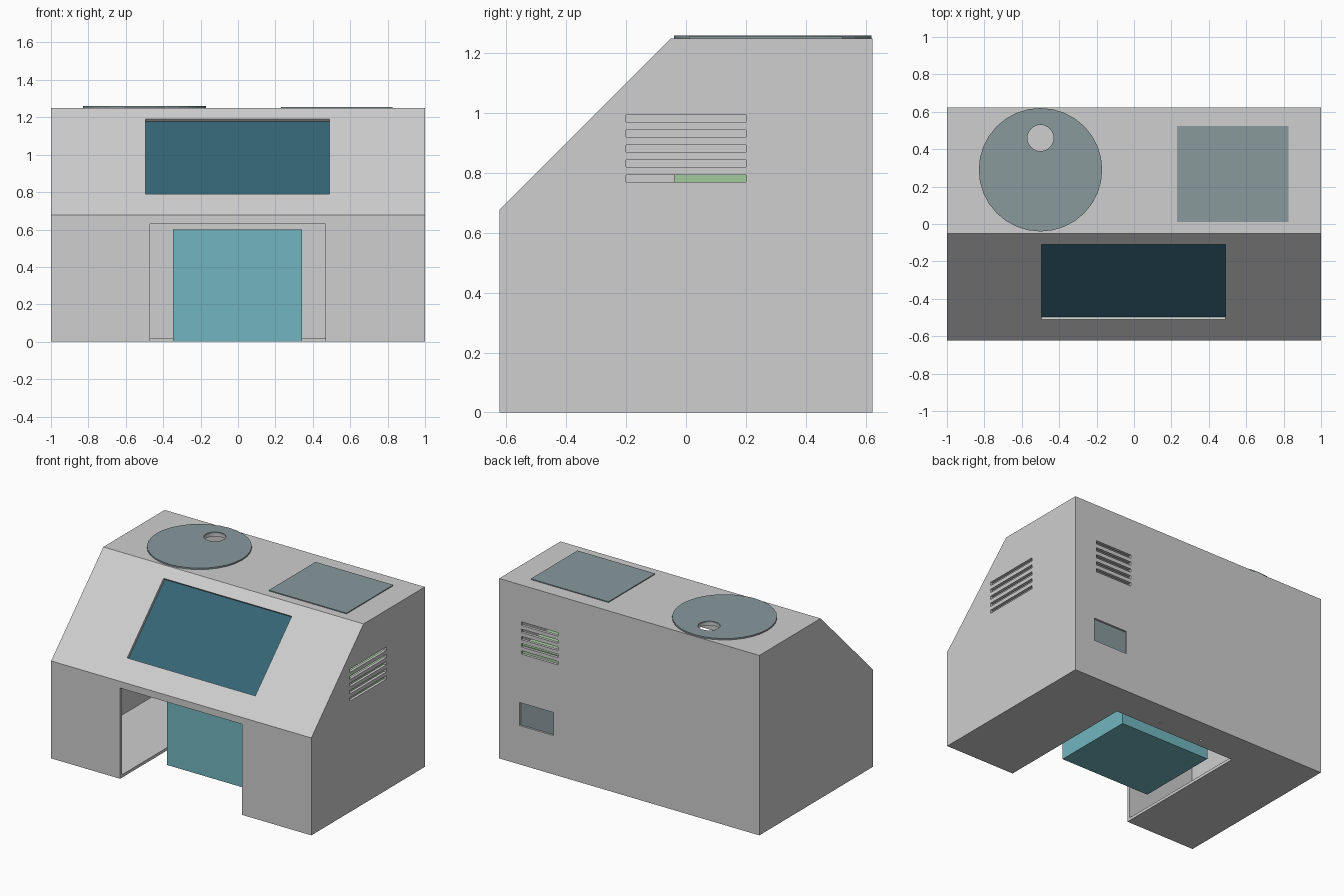
import bpy
import bmesh
from math import radians
from mathutils import Matrix, Vector

cube = bpy.data.objects.get("Cube")
if cube:
    bpy.data.objects.remove(cube, do_unlink=True)


def material(name, rgb):
    mat = bpy.data.materials.new(name)
    mat.use_nodes = True
    mat.diffuse_color = (*rgb, 1)
    mat.node_tree.nodes["Principled BSDF"].inputs["Base Color"].default_value = (*rgb, 1)
    return mat


GREY = material("light grey casing", (0.62, 0.62, 0.62))
SLATE = material("slate cover", (0.25, 0.32, 0.335))
TEAL = material("teal bin", (0.17, 0.47, 0.53))
NAVY = material("dark blue screen", (0.036, 0.129, 0.18))
GREEN = material("soft green unit", (0.37, 0.6, 0.34))


def finish(name, bm, mat):
    bmesh.ops.recalc_face_normals(bm, faces=bm.faces)
    mesh = bpy.data.meshes.new(name)
    bm.to_mesh(mesh)
    bm.free()
    mesh.materials.append(mat)
    obj = bpy.data.objects.new(name, mesh)
    bpy.context.collection.objects.link(obj)
    return obj


def box(name, x, y, z, mat=GREY, frame=Matrix.Identity(4)):
    """Box given by its (low, high) range on each axis, inside an optional frame."""
    size = [r[1] - r[0] for r in (x, y, z)]
    centre = Vector([(r[0] + r[1]) / 2 for r in (x, y, z)])
    bm = bmesh.new()
    bmesh.ops.create_cube(bm, size=1, matrix=frame @ Matrix.Translation(centre) @ Matrix.Diagonal((*size, 1)))
    return finish(name, bm, mat)


def disc(name, x, y, z, radius, mat=GREY, sides=32):
    bm = bmesh.new()
    bmesh.ops.create_cone(bm, cap_ends=True, segments=sides, radius1=radius, radius2=radius,
                          depth=z[1] - z[0], matrix=Matrix.Translation((x, y, sum(z) / 2)))
    return finish(name, bm, mat)


def prism(name, profile, half_width):
    """Extrude a (y, z) profile across the width."""
    bm = bmesh.new()
    face = bm.faces.new([bm.verts.new((-half_width, y, z)) for y, z in profile])
    extruded = bmesh.ops.extrude_face_region(bm, geom=[face])["geom"]
    verts = [g for g in extruded if isinstance(g, bmesh.types.BMVert)]
    bmesh.ops.translate(bm, verts=verts, vec=(2 * half_width, 0, 0))
    return finish(name, bm, GREY)


def cut(obj, cutters):
    """Subtract every cutter, bake the result and discard the cutters."""
    for cutter in cutters:
        cutter.hide_render = True
        mod = obj.modifiers.new("cut", 'BOOLEAN')
        mod.operation = 'DIFFERENCE'
        mod.solver = 'EXACT'
        mod.object = cutter
    bpy.context.view_layer.update()
    graph = bpy.context.evaluated_depsgraph_get()
    baked = bpy.data.meshes.new_from_object(obj.evaluated_get(graph))
    obj.modifiers.clear()
    obj.data = baked
    for cutter in cutters:
        bpy.data.objects.remove(cutter, do_unlink=True)


# Hollow casing with a sloping control face
WALL = 0.02
D = 0.623
casing = prism("casing", [(-D, 0), (D, 0), (D, 1.25), (-0.05, 1.25), (-D, 0.677)], 1)
inside = prism("inside", [(-D + WALL, WALL), (D - WALL, WALL), (D - WALL, 1.23),
                          (-0.042, 1.23), (-D + WALL, 0.669)], 1 - WALL)

# Frame lying on the slope, with local z pointing out of it
slope = Matrix.Translation((0, -0.31, 0.99)) @ Matrix.Rotation(radians(45), 4, 'X')
SCREEN_X, SCREEN_Y = (-0.495, 0.49), (-0.283, 0.283)
PANEL_X, PANEL_Z = (0.583, 0.843), (0.27, 0.43)

openings = [
    inside,
    box("bay_cut", (-0.47, 0.467), (-0.7, 0.39), (-0.1, 0.63)),
    box("screen_cut", SCREEN_X, SCREEN_Y, (-0.04, 0.1), frame=slope),
    box("panel_cut", PANEL_X, (0.57, 0.7), PANEL_Z),
    disc("inlet_cut", -0.5, 0.46, (1.2, 1.3), 0.07),
]

# Five ventilation slots on the side and on the back
for i in range(5):
    z = (0.77 + 0.05 * i, 0.794 + 0.05 * i)
    openings.append(box("side_slot", (0.95, 1.1), (-0.2, 0.2), z))
    openings.append(box("back_slot", (0.548, 0.83), (0.57, 0.7), z))

# Two small drain holes in the floor
for x in (-0.167, 0.167):
    openings.append(disc("drain_cut", x, 0.45, (-0.05, 0.05), 0.008, sides=12))
cut(casing, openings)

# Round lid with an inlet hole
lid = disc("round_lid", -0.5, 0.29, (1.25, 1.26), 0.33, SLATE)
cut(lid, [disc("lid_hole_cut", -0.5, 0.46, (1.2, 1.3), 0.07)])

# Covers, screen, bin and inner unit
box("square_cover", (0.23, 0.827), (0.01, 0.523), (1.25, 1.256), SLATE)
box("rear_panel", PANEL_X, (0.598, 0.61), PANEL_Z, SLATE)
box("screen", SCREEN_X, SCREEN_Y, (-0.03, -0.018), NAVY, slope)
box("bin", (-0.347, 0.343), (-0.285, 0.298), (0, 0.6), TEAL)
box("inner_unit", (0.19, 0.87), (-0.04, 0.56), (0.66, 0.8), GREEN)
